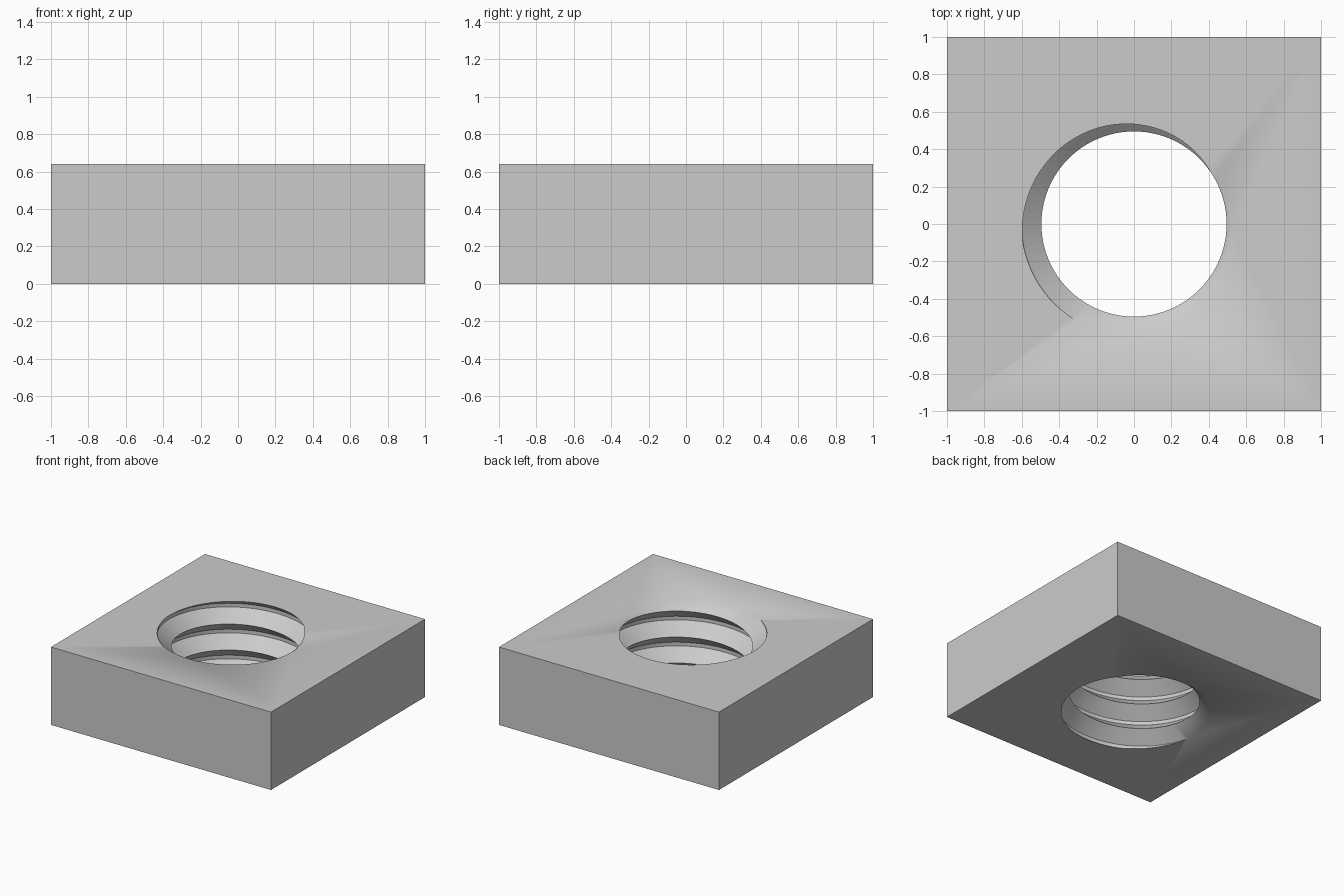
import bpy, bmesh, math

if "Cube" in bpy.data.objects:
    bpy.data.objects.remove(bpy.data.objects["Cube"])

H = 0.64             # nut height
PITCH = H / 3        # three thread turns
STEPS = 96           # segments per turn
START = math.radians(34)   # angle where the crest meets the top and bottom faces
# one pitch of thread profile: (radius, height fraction)
PROFILE = [(0.495, 0.0), (0.602, 0.43), (0.602, 0.57), (0.495, 1.0)]

bm = bmesh.new()

# helical thread wall, longer than the nut at both ends
rows = []
for i in range(STEPS * 5 + 1):
    a = START + 2 * math.pi * i / STEPS
    z0 = PITCH * (i / STEPS - 1.5 - 0.5)
    c, s = math.cos(a), math.sin(a)
    rows.append([bm.verts.new((r * c, r * s, z0 + f * PITCH)) for r, f in PROFILE])
for p, q in zip(rows, rows[1:]):
    for j in range(len(PROFILE) - 1):
        bm.faces.new((p[j], q[j], q[j + 1], p[j + 1]))
bmesh.ops.remove_doubles(bm, verts=bm.verts, dist=1e-4)

# trim the wall to the nut height
for z, n in ((0, -1), (H, 1)):
    bmesh.ops.bisect_plane(bm, geom=bm.verts[:] + bm.edges[:] + bm.faces[:], dist=1e-5,
                           plane_co=(0, 0, z), plane_no=(0, 0, n), clear_outer=True)
bmesh.ops.remove_doubles(bm, verts=bm.verts, dist=1e-4)


def rim(z):
    return [e for e in bm.edges if e.is_boundary and all(abs(v.co.z - z) < 1e-4 for v in e.verts)]


# square outline and flat faces around the hole
corners = [(-1, -1), (1, -1), (1, 1), (-1, 1)]
squares = []
for z in (0, H):
    hole = rim(z)
    ring = [bm.verts.new((x, y, z)) for x, y in corners]
    outline = [bm.edges.new((ring[k], ring[(k + 1) % 4])) for k in range(4)]
    bmesh.ops.triangle_fill(bm, use_beauty=True, edges=hole + outline, normal=(0, 0, 1))
    squares.append(ring)

# outer sides
low, high = squares
for k in range(4):
    m = (k + 1) % 4
    bm.faces.new((low[k], low[m], high[m], high[k]))

bmesh.ops.recalc_face_normals(bm, faces=bm.faces)
mesh = bpy.data.meshes.new("square_nut")
bm.to_mesh(mesh)
bm.free()
nut = bpy.data.objects.new("square_nut", mesh)
bpy.context.collection.objects.link(nut)
bpy.context.view_layer.objects.active = nut
nut.select_set(True)
bpy.ops.object.shade_smooth_by_angle(angle=math.radians(45))
